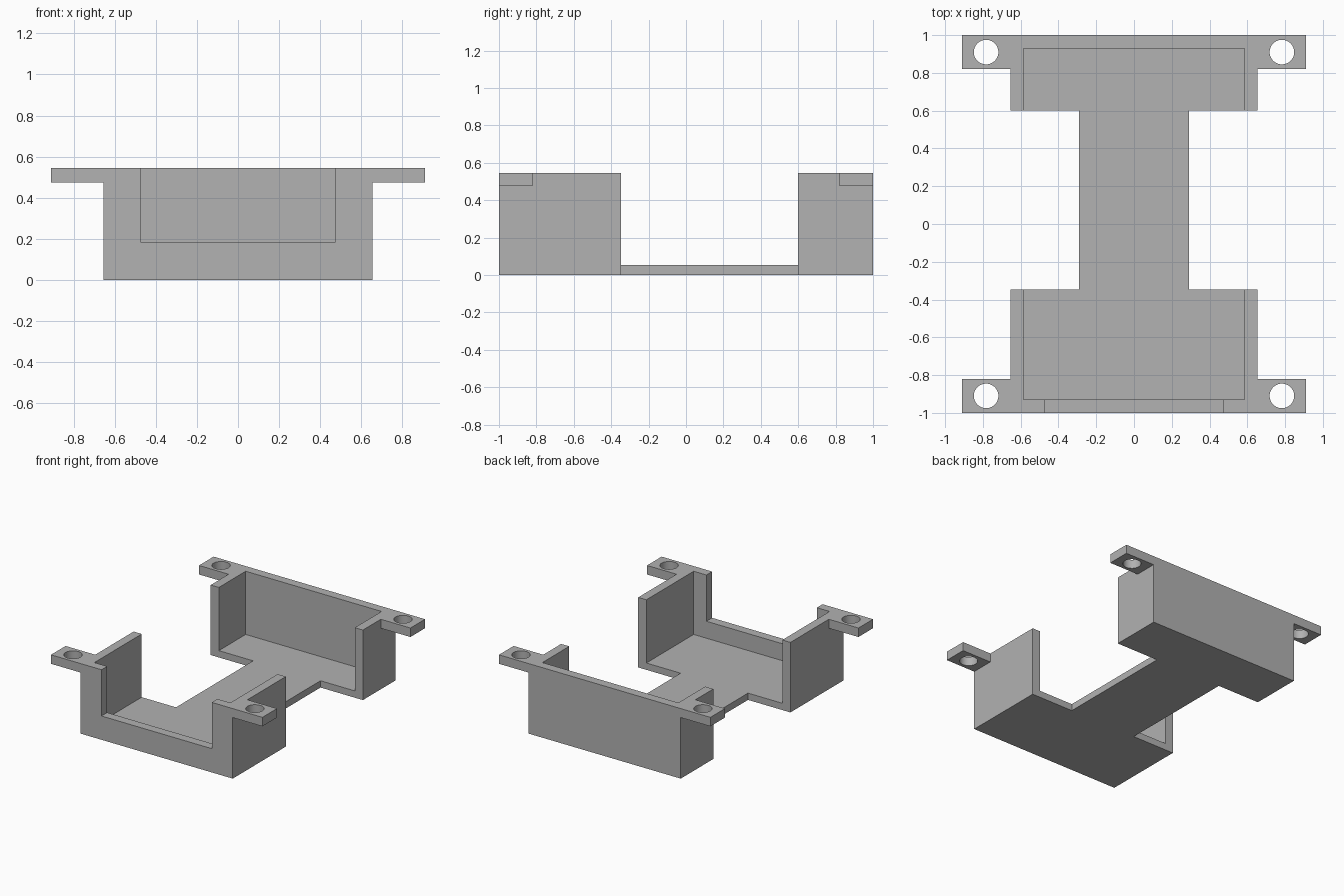
import bpy
import bmesh

cube = bpy.data.objects.get("Cube")
if cube:
    bpy.data.objects.remove(cube, do_unlink=True)

HEIGHT, FLOOR, WALL = 0.545, 0.053, 0.07
HALF_X, STRIP_X, EAR_X = 0.655, 0.29, 0.91
FRONT_EDGE, BACK_EDGE = -0.348, 0.6      # inner ends of the two trays

grey = bpy.data.materials.new("plain grey")
grey.use_nodes = True
colour = (0.445, 0.445, 0.445, 1)
grey.diffuse_color = colour
grey.node_tree.nodes["Principled BSDF"].inputs["Base Color"].default_value = colour


def prism(name, outline, z0, z1):
    """Extrude a flat outline from z0 to z1."""
    bm = bmesh.new()
    face = bm.faces.new([bm.verts.new((x, y, z0)) for x, y in outline])
    top = bmesh.ops.extrude_face_region(bm, geom=[face])["geom"]
    verts = [v for v in top if isinstance(v, bmesh.types.BMVert)]
    bmesh.ops.translate(bm, verts=verts, vec=(0, 0, z1 - z0))
    bmesh.ops.recalc_face_normals(bm, faces=bm.faces)
    mesh = bpy.data.meshes.new(name)
    bm.to_mesh(mesh)
    bm.free()
    mesh.materials.append(grey)
    obj = bpy.data.objects.new(name, mesh)
    bpy.context.collection.objects.link(obj)
    return obj


def box(name, x0, x1, y0, y1, z0, z1):
    return prism(name, [(x0, y0), (x1, y0), (x1, y1), (x0, y1)], z0, z1)


def combine(target, tool, operation):
    """Apply a boolean and remove the tool object."""
    mod = target.modifiers.new(operation, "BOOLEAN")
    mod.operation, mod.object, mod.solver = operation, tool, "EXACT"
    bpy.context.view_layer.objects.active = target
    bpy.ops.object.modifier_apply(modifier=mod.name)
    bpy.data.objects.remove(tool, do_unlink=True)


# Bracket body: two trays joined by a narrow floor strip
right_side = [(HALF_X, -1), (HALF_X, FRONT_EDGE), (STRIP_X, FRONT_EDGE),
              (STRIP_X, BACK_EDGE), (HALF_X, BACK_EDGE), (HALF_X, 1)]
left_side = [(-x, y) for x, y in reversed(right_side)]
body = prism("bracket_body", right_side + left_side, 0, HEIGHT)

# Mounting ears at the four corners
for sx in (-1, 1):
    for y0, y1 in ((-1, -0.82), (0.82, 1)):
        x0, x1 = sorted((sx * (HALF_X - 0.03), sx * EAR_X))
        combine(body, box("ear", x0, x1, y0, y1, HEIGHT - WALL, HEIGHT), "UNION")

# Hollow interior, and the opening in the front wall
inner_x, inner_y = HALF_X - WALL, 1 - WALL
combine(body, box("interior_cutter", -inner_x, inner_x, -inner_y, inner_y, FLOOR, 1), "DIFFERENCE")
combine(body, box("opening_cutter", -0.475, 0.475, -1.2, -0.8, 0.185, 1), "DIFFERENCE")

# Screw holes through the ears
for x in (-0.783, 0.783):
    for y in (-0.91, 0.91):
        bpy.ops.mesh.primitive_cylinder_add(vertices=48, radius=0.065, depth=0.4,
                                            location=(x, y, HEIGHT))
        hole = bpy.context.object
        hole.data.materials.append(grey)
        combine(body, hole, "DIFFERENCE")

# Smooth hole walls, crisp edges elsewhere
bpy.ops.object.select_all(action="DESELECT")
body.select_set(True)
bpy.context.view_layer.objects.active = body
bpy.ops.object.shade_smooth_by_angle()
